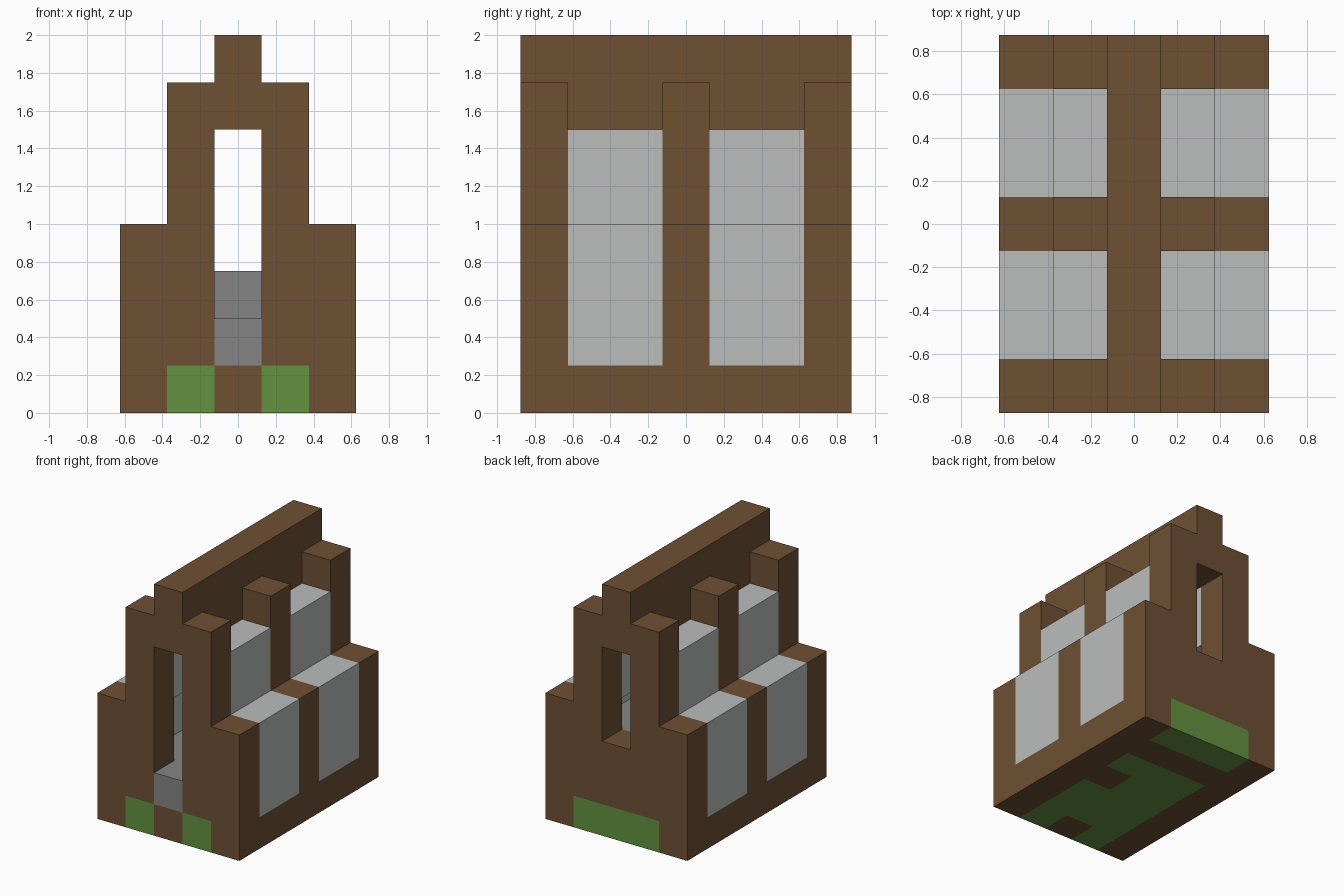
import bpy
import bmesh
from mathutils import Vector

CELL = 0.25
old = bpy.data.objects.get("Cube")
if old:
    bpy.data.objects.remove(old, do_unlink=True)


def make_material(name, rgb):
    mat = bpy.data.materials.new(name)
    mat.use_nodes = True
    color = (*rgb, 1.0)
    mat.diffuse_color = color
    mat.node_tree.nodes["Principled BSDF"].inputs["Base Color"].default_value = color
    return mat


wood = make_material("brown_wood", (0.156, 0.08, 0.033))
panel = make_material("pale_grey", (0.497, 0.515, 0.515))
stone = make_material("mid_grey_stone", (0.235, 0.235, 0.235))
grass = make_material("green_grass", (0.125, 0.287, 0.051))


def block(name, mat, x, y, z):
    """Box spanning (start, end) cell ranges on a 5 x 7 x 8 grid."""
    lo = Vector((x[0] - 2.5, y[0] - 3.5, z[0])) * CELL
    hi = Vector((x[1] - 2.5, y[1] - 3.5, z[1])) * CELL
    bm = bmesh.new()
    bmesh.ops.create_cube(bm, size=1)
    for v in bm.verts:
        v.co = [a + (b - a) * (c + 0.5) for a, b, c in zip(lo, hi, v.co)]
    mesh = bpy.data.meshes.new(name)
    bm.to_mesh(mesh)
    bm.free()
    mesh.materials.append(mat)
    obj = bpy.data.objects.new(name, mesh)
    bpy.context.collection.objects.link(obj)
    return obj


def pair(name, mat, x, y, z):
    """The same box on both sides of the building."""
    block("left_" + name, mat, x, y, z)
    block("right_" + name, mat, (5 - x[1], 5 - x[0]), y, z)


# Ground layer: wooden sills around patches of grass
base = (0, 1)
pair("sill", wood, (4, 5), (0, 7), base)
pair("front_grass", grass, (3, 4), (0, 1), base)
block("front_threshold", wood, (2, 3), (0, 1), base)
block("front_floor_grass", grass, (1, 4), (1, 3), base)
block("middle_grass", grass, (1, 3), (3, 4), base)
block("middle_sill", wood, (3, 4), (3, 4), base)
block("rear_floor_grass", grass, (1, 4), (4, 5), base)
block("rear_cross_sill", wood, (1, 4), (5, 6), base)
block("back_grass", grass, (1, 4), (6, 7), base)

# Stone step and raised floor
block("entrance_step", stone, (2, 3), (0, 1), (1, 2))
block("lower_floor", stone, (1, 4), (1, 3), (1, 2))
block("upper_floor", stone, (1, 4), (3, 6), (1, 3))

# End walls, with a narrow opening in each
for name, y in (("front", (0, 1)), ("back", (6, 7))):
    pair(name + "_wall", wood, (3, 5), y, (1, 4))
    pair(name + "_gable", wood, (3, 4), y, (4, 7))
block("back_window_sill", wood, (2, 3), (6, 7), (1, 3))

# Middle frame posts
pair("middle_post", wood, (4, 5), (3, 4), (1, 4))
pair("middle_rafter", wood, (3, 4), (3, 4), (4, 7))

# Pale panels between the frames
for name, y in (("front", (1, 3)), ("rear", (4, 6))):
    pair(name + "_side_panel", panel, (4, 5), y, (1, 4))
    pair(name + "_roof_panel", panel, (3, 4), y, (4, 6))

# Ridge beam
block("ridge_beam", wood, (2, 3), (0, 7), (6, 8))
